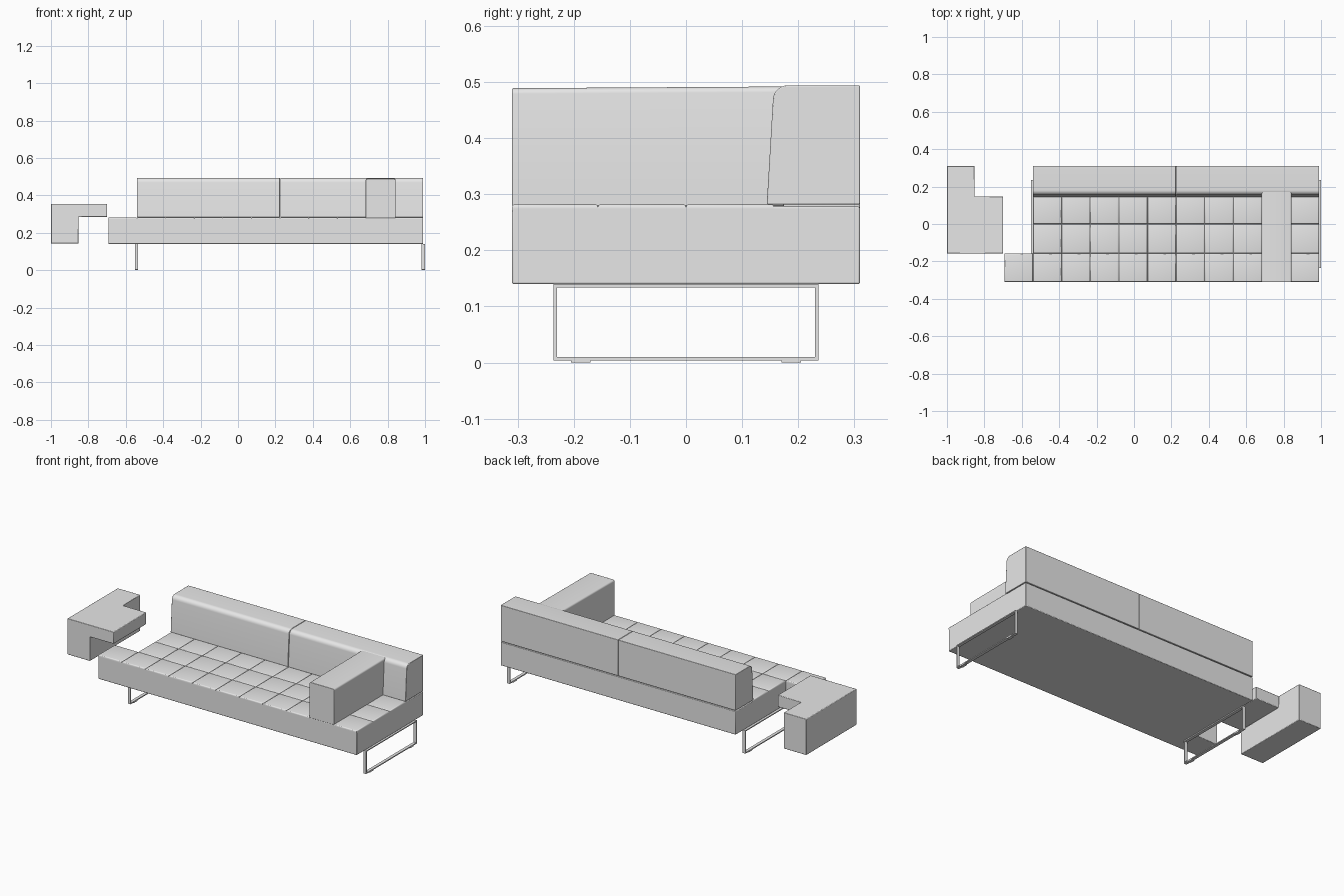
import bpy, bmesh, math
from mathutils import Vector

cube = bpy.data.objects.get("Cube")
if cube:
    bpy.data.objects.remove(cube, do_unlink=True)

grey = bpy.data.materials.new("light grey")
grey.use_nodes = True
grey.diffuse_color = (0.8, 0.8, 0.8, 1)
grey.node_tree.nodes["Principled BSDF"].inputs["Base Color"].default_value = (0.8, 0.8, 0.8, 1)


def finish(name, bm, bevel=0.0, segments=2):
    bmesh.ops.recalc_face_normals(bm, faces=bm.faces)
    mesh = bpy.data.meshes.new(name)
    bm.to_mesh(mesh)
    bm.free()
    mesh.materials.append(grey)
    obj = bpy.data.objects.new(name, mesh)
    bpy.context.collection.objects.link(obj)
    if bevel:
        mod = obj.modifiers.new("soft edges", 'BEVEL')
        mod.width, mod.segments = bevel, segments
        mod.limit_method, mod.angle_limit = 'ANGLE', math.radians(40)
    bpy.ops.object.select_all(action='DESELECT')
    bpy.context.view_layer.objects.active = obj
    obj.select_set(True)
    bpy.ops.object.shade_smooth_by_angle(angle=math.radians(35))
    return obj


def add_box(bm, x, y, z):
    verts = bmesh.ops.create_cube(bm, size=1)["verts"]
    for v in verts:
        v.co = [r[0] + (c + 0.5) * (r[1] - r[0]) for c, r in zip(v.co, (x, y, z))]
    return verts


def extrude(bm, points, offset):
    face = bm.faces.new([bm.verts.new(p) for p in points])
    out = bmesh.ops.extrude_face_region(bm, geom=[face], use_keep_orig=True)["geom"]
    moved = [g for g in out if isinstance(g, bmesh.types.BMVert)]
    bmesh.ops.translate(bm, verts=moved, vec=Vector(offset))


def arc(cx, cy, r, start, end, steps=7):
    angles = [math.radians(start + (end - start) * i / steps) for i in range(steps + 1)]
    return [(cx + r * math.cos(a), cy + r * math.sin(a)) for a in angles]


LEFT, RIGHT, FRONT, BACK = -0.54, 0.99, -0.31, 0.31
COLS = 10
STEP = (RIGHT - LEFT) / COLS
ROWS = [FRONT, -0.157, 0.0, 0.157]

# Seat base with its front extension
bm = bmesh.new()
outline = [(LEFT - STEP, FRONT), (RIGHT, FRONT), (RIGHT, BACK), (LEFT, BACK),
           (LEFT, ROWS[1]), (LEFT - STEP, ROWS[1])]
extrude(bm, [(x, y, 0.14) for x, y in outline], (0, 0, 0.138))
finish("seat_base", bm, 0.003)

# Tufted seat: a grid of shallow pads plus one on the extension
bm = bmesh.new()
for j in range(3):
    for i in range(-1 if j == 0 else 0, COLS):
        x = LEFT + i * STEP
        add_box(bm, (x, x + STEP), (ROWS[j], ROWS[j + 1]), (0.27, 0.283))
top_edges = [e for e in bm.edges if all(v.co.z > 0.28 for v in e.verts)]
bmesh.ops.bevel(bm, geom=top_edges, offset=0.007, segments=3, profile=0.5, affect='EDGES')
finish("seat_pads", bm)

# Backrest halves with a leaning, rounded front
profile = [(BACK, 0.282), (BACK, 0.494)] + arc(0.181, 0.468, 0.026, 90, 177) + [(0.144, 0.282)]
middle = (LEFT + RIGHT) / 2
for name, x0, x1 in (("backrest_right", LEFT, middle - 0.001),
                     ("backrest_left", middle + 0.001, RIGHT)):
    bm = bmesh.new()
    extrude(bm, [(x0, y, z) for y, z in profile], (x1 - x0, 0, 0))
    finish(name, bm, 0.002)

# Armrest standing across the seat
bm = bmesh.new()
ax0, ax1, az, r = 0.682, 0.843, 0.492, 0.01
section = [(ax0, 0.279), (ax1, 0.279)] + arc(ax1 - r, az - r, r, 0, 90, 4) \
    + arc(ax0 + r, az - r, r, 90, 180, 4)
extrude(bm, [(x, FRONT, z) for x, z in section], (0, 0.485, 0))
for v in bm.verts:
    if v.co.y < 0 and v.co.z > 0.4:
        v.co.z -= 0.003
finish("armrest", bm, 0.002)

# Separate side arm: an upright block with an overhanging L-shaped top
bm = bmesh.new()
xs, ys = (-1.0, -0.853, -0.70), (-0.158, 0.147, BACK)
cells = [(0, 0), (0, 1), (1, 0)]
for i, j in cells:
    add_box(bm, (xs[i], xs[i + 1]), (ys[j], ys[j + 1]), (0.285, 0.355))
    if i == 0:
        add_box(bm, (xs[i], xs[i + 1]), (ys[j], ys[j + 1]), (0.143, 0.285))
bmesh.ops.remove_doubles(bm, verts=bm.verts, dist=0.0001)
# Drop the walls shared by neighbouring cells
centres = {}
for f in bm.faces:
    key = tuple(round(c, 3) for c in f.calc_center_median())
    centres.setdefault(key, []).append(f)
inner = {f for e in bm.edges if len(e.link_faces) > 2 for f in e.link_faces
         if (abs(f.normal.x) > 0.9 and abs(f.calc_center_median().x - xs[1]) < 0.001
             and f.calc_center_median().z > 0.285 and f.calc_center_median().y < ys[1])
         or (abs(f.normal.y) > 0.9 and abs(f.calc_center_median().y - ys[1]) < 0.001
             and f.calc_center_median().x < xs[1])
         or (abs(f.normal.z) > 0.9 and abs(f.calc_center_median().z - 0.285) < 0.001
             and f.calc_center_median().x < xs[1])}
bmesh.ops.delete(bm, geom=list(inner), context='FACES')
bmesh.ops.recalc_face_normals(bm, faces=bm.faces)
bmesh.ops.dissolve_limit(bm, angle_limit=0.01, verts=bm.verts, edges=bm.edges)
finish("side_arm", bm, 0.003)

# Sled legs: flat bar frames on small glides
for name, x in (("leg_frame_right", (-0.552, -0.534)), ("leg_frame_left", (0.982, 1.0))):
    bm = bmesh.new()
    for z in ((0.004, 0.01), (0.134, 0.14)):
        add_box(bm, x, (-0.236, 0.236), z)
    for s in (-1, 1):
        add_box(bm, x, sorted((s * 0.23, s * 0.236)), (0.01, 0.134))
        add_box(bm, x, sorted((s * 0.17, s * 0.205)), (0, 0.004))
    finish(name, bm)
